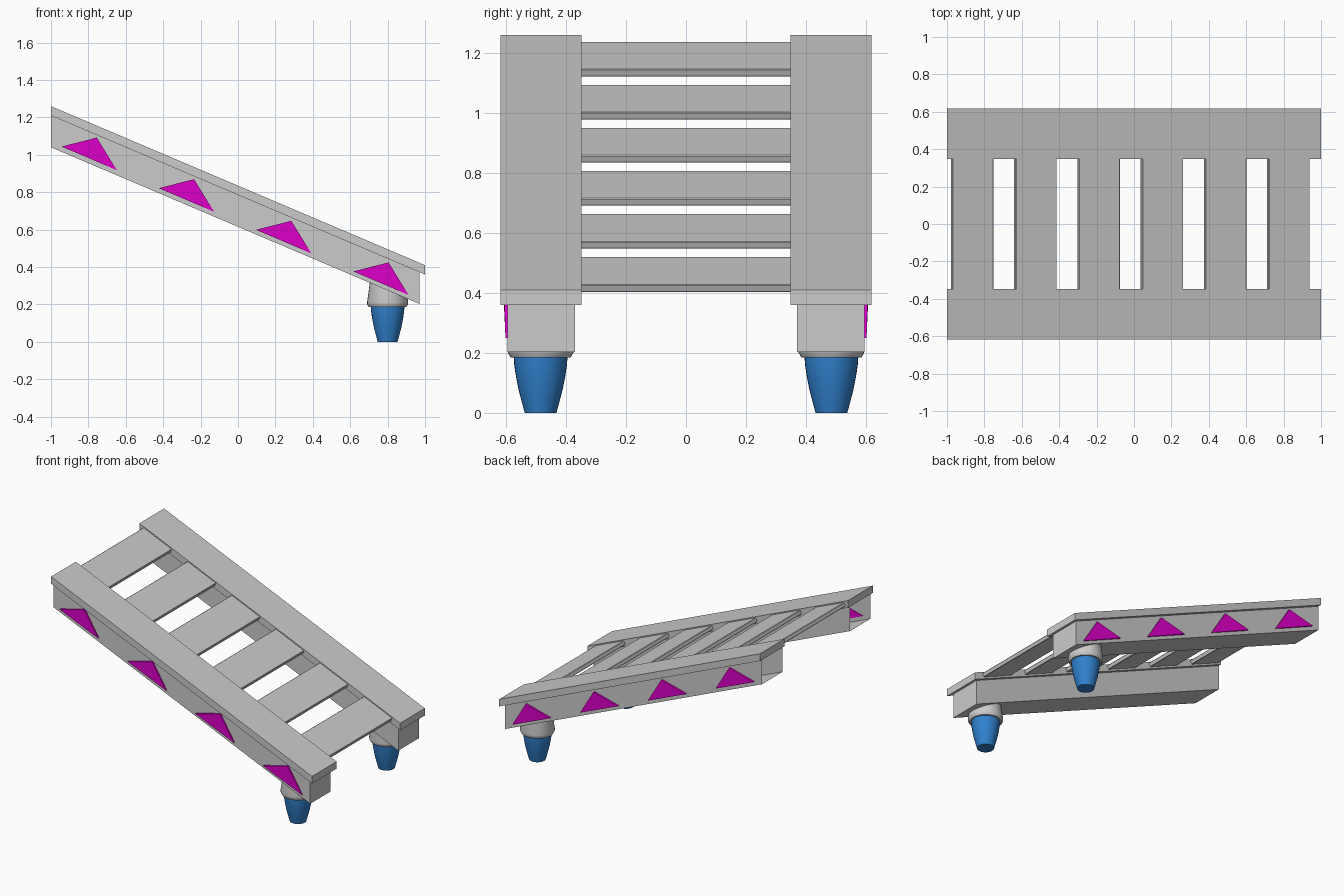
import bpy, bmesh, math
from mathutils import Matrix

if "Cube" in bpy.data.objects:
    bpy.data.objects.remove(bpy.data.objects["Cube"])

SLOPE = 0.425  # drop per unit of x


def material(name, color):
    m = bpy.data.materials.new(name)
    m.diffuse_color = color
    m.use_nodes = True
    m.node_tree.nodes["Principled BSDF"].inputs["Base Color"].default_value = m.diffuse_color
    return m


BLUE = material("blue", (0.03, 0.22, 0.62, 1))
MAGENTA = material("magenta", (0.75, 0.0, 0.6, 1))


def finish(name, bm, mat=None, mirror=True, smooth=False):
    mesh = bpy.data.meshes.new(name)
    bm.to_mesh(mesh)
    bm.free()
    ob = bpy.data.objects.new(name, mesh)
    bpy.context.collection.objects.link(ob)
    if mat:
        mesh.materials.append(mat)
    if smooth:
        bpy.ops.object.select_all(action='DESELECT')
        ob.select_set(True)
        bpy.context.view_layer.objects.active = ob
        bpy.ops.object.shade_smooth_by_angle(angle=math.radians(35))
    if mirror:
        mod = ob.modifiers.new("other_side", 'MIRROR')
        mod.use_axis = (False, True, False)
        mod.use_mirror_merge = False
    return ob


def prism(profile, y0, y1):
    """Extrude an xz outline between two y values."""
    bm = bmesh.new()
    a = [bm.verts.new((x, y0, z)) for x, z in profile]
    b = [bm.verts.new((x, y1, z)) for x, z in profile]
    bm.faces.new(a)
    bm.faces.new(b)
    n = len(a)
    for i in range(n):
        j = (i + 1) % n
        bm.faces.new((a[i], a[j], b[j], b[i]))
    bmesh.ops.recalc_face_normals(bm, faces=bm.faces)
    return bm


def lathe(profile, cx, cy, steps=32):
    """Spin an rz outline that starts and ends on the axis."""
    bm = bmesh.new()
    vs = [bm.verts.new((cx + r, cy, z)) for r, z in profile]
    es = [bm.edges.new(p) for p in zip(vs, vs[1:])]
    bmesh.ops.spin(bm, geom=vs + es, cent=(cx, cy, 0), axis=(0, 0, 1),
                   angle=2 * math.pi, steps=steps)
    bmesh.ops.remove_doubles(bm, verts=bm.verts, dist=1e-5)
    bmesh.ops.recalc_face_normals(bm, faces=bm.faces)
    return bm


# Sloping rail caps
finish("rail_cap", prism([(-1, 1.26), (1, 0.41), (1, 0.36), (-1, 1.21)], 0.348, 0.618))

# Side beams, hollow and open at the high end
beam = prism([(-1, 1.21), (0.97, 0.373), (0.97, 0.203), (-1, 1.04)], 0.37, 0.595)
end = [f for f in beam.faces if f.normal.x < -0.9]
bmesh.ops.delete(beam, geom=end, context='FACES_ONLY')
finish("side_beam", beam)

# Cross slats between the rails
for i in range(6):
    x = -0.865 + 0.338 * i
    bm = bmesh.new()
    bmesh.ops.create_cube(bm, size=1)
    bmesh.ops.scale(bm, vec=(0.238, 0.71, 0.027), verts=bm.verts)
    bmesh.ops.bevel(bm, geom=bm.edges[:], offset=0.003, segments=1, affect='EDGES')
    bm.transform(Matrix.Translation((x, 0, 1.18 - SLOPE * (x + 0.865)))
                 @ Matrix.Rotation(math.atan(SLOPE), 4, 'Y'))
    finish(f"slat_{i + 1}", bm, mirror=False)

# Triangular arrows on the outer sides, thinner at the pointed end
for i in range(4):
    dx, dz = 0.52 * i, -0.2225 * i
    pts = [(-0.943 + dx, 1.044 + dz), (-0.755 + dx, 1.092 + dz), (-0.648 + dx, 0.918 + dz)]
    bm = prism(pts, 0.592, 0.608)
    for v in bm.verts:
        if v.co.y > 0.6 and abs(v.co.x - pts[2][0]) < 1e-4:
            v.co.y = 0.602
    finish(f"arrow_{i + 1}", bm, MAGENTA)

# Feet under the low end
foot = [(0, 0), (0.053, 0), (0.061, 0.03), (0.073, 0.075), (0.082, 0.12),
        (0.088, 0.16), (0.09, 0.19), (0, 0.19)]
finish("foot", lathe(foot, 0.8, 0.485), BLUE, smooth=True)

# Collars joining feet to beams
collar = [(0, 0.185), (0.1, 0.185), (0.109, 0.2), (0.11, 0.21), (0.096, 0.31),
          (0.096, 0.335), (0, 0.335)]
finish("foot_collar", lathe(collar, 0.8, 0.485), smooth=True)
